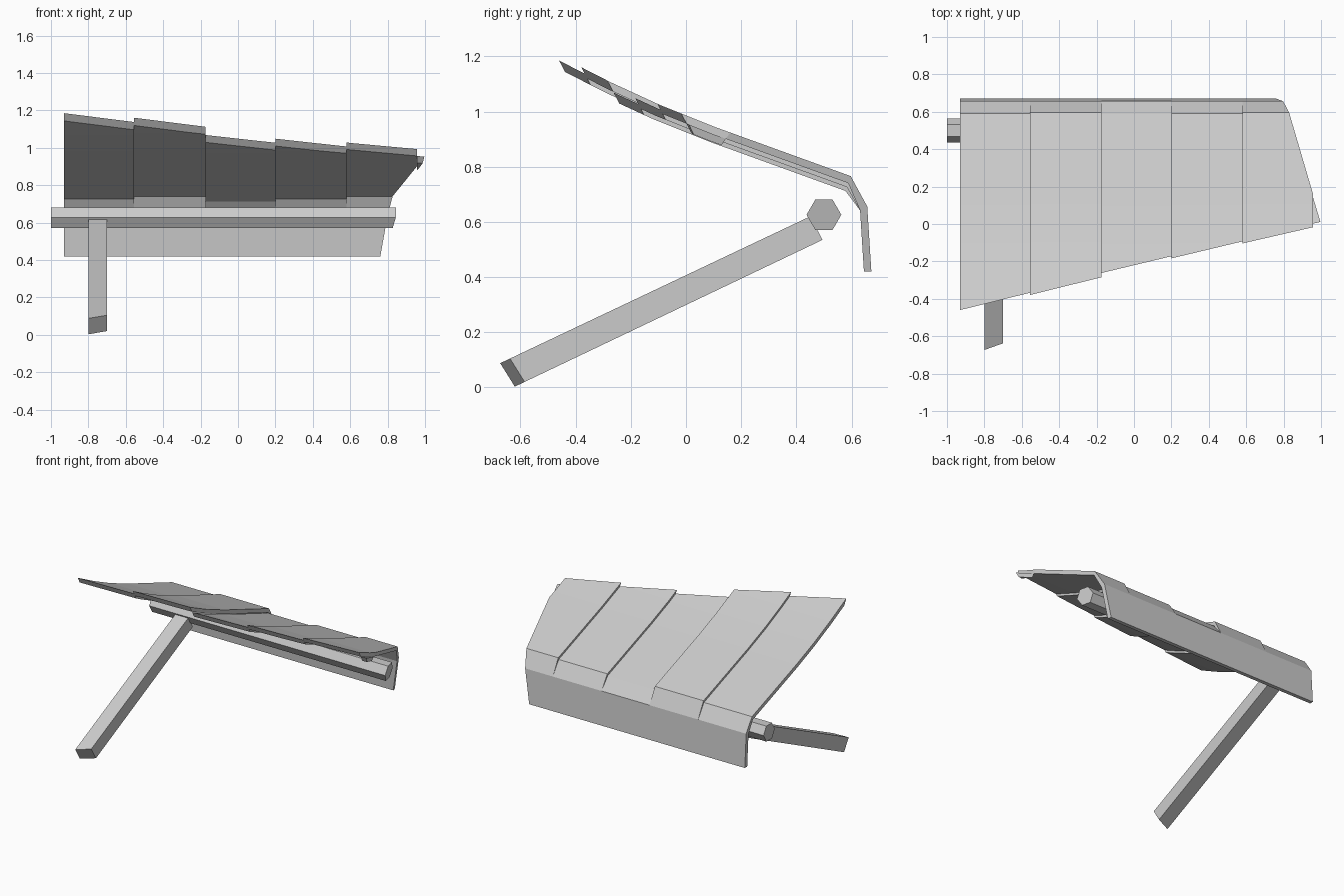
import bpy, bmesh, math
from mathutils import Vector

if "Cube" in bpy.data.objects:
    bpy.data.objects.remove(bpy.data.objects["Cube"])

grey = bpy.data.materials.new("plain_grey")
grey.use_nodes = True
colour = (0.6, 0.6, 0.6, 1)
grey.diffuse_color = colour
grey.node_tree.nodes["Principled BSDF"].inputs["Base Color"].default_value = colour

# Slanted end plane shared by the shell and the bar, and the swept front edge
END = (Vector((0.843, 0, 0)), Vector((1, 0.234, -0.164)))
FRONT = (Vector((-0.93, -0.46, 1.185)),
         Vector((1.93, 0.46, -0.21)).cross(Vector((0, 0.013, -0.025))))
if FRONT[1].y > 0:
    FRONT[1].negate()


def prism(name, section, x0, x1, cuts=(), shift=(0, 0)):
    """Extrude a (y, z) section along x, then trim it with planes."""
    bm = bmesh.new()
    ends = [[bm.verts.new((x, y, z)) for y, z in section] for x in (x0, x1)]
    n = len(section)
    for i in range(n):
        j = (i + 1) % n
        bm.faces.new((ends[0][i], ends[0][j], ends[1][j], ends[1][i]))
    bm.faces.new(ends[0])
    bm.faces.new(ends[1])
    for co, normal in cuts:
        bmesh.ops.bisect_plane(bm, geom=bm.verts[:] + bm.edges[:] + bm.faces[:],
                               plane_co=co, plane_no=normal, clear_outer=True)
        bmesh.ops.holes_fill(bm, edges=[e for e in bm.edges if e.is_boundary])
    bmesh.ops.recalc_face_normals(bm, faces=bm.faces[:])
    mesh = bpy.data.meshes.new(name)
    bm.to_mesh(mesh)
    bm.free()
    mesh.materials.append(grey)
    ob = bpy.data.objects.new(name, mesh)
    bpy.context.collection.objects.link(ob)
    return ob


# Curved roof panels, alternately raised and lowered, joining at the rear bend
curve = [(-0.60, 1.262), (-0.46, 1.185), (-0.28, 1.093), (-0.10, 1.010),
         (0.10, 0.930), (0.592, 0.752)]
bend_out, bend_in = (0.657, 0.656), (0.631, 0.642)


def shell_section(lift, thick=0.027):
    outer, inner = [], []
    for i, (y, z) in enumerate(curve):
        a, b = curve[max(i - 1, 0)], curve[min(i + 1, len(curve) - 1)]
        normal = Vector((a[1] - b[1], b[0] - a[0])).normalized()
        p = Vector((y, z)) + normal * lift
        outer.append(tuple(p))
        inner.append(tuple(p - normal * thick))
    return outer + [bend_out, bend_in] + inner[::-1]


edges = [-0.93, -0.555, -0.175, 0.2, 0.58, 0.957, 1.03]
lifts = [0, 0.015, -0.015, 0, 0.015, -0.012]
for i, lift in enumerate(lifts):
    prism(f"roof_panel_{i + 1}", shell_section(lift), edges[i], edges[i + 1],
          (FRONT, END))

# Upright rear plate
prism("rear_plate", [bend_out, (0.672, 0.42), (0.645, 0.42), bend_in],
      -0.93, 1.0, (END,))

# Six-sided bar under the roof
hexagon = [(0.5 + 0.063 * math.cos(math.radians(60 * k)),
            0.626 + 0.063 * math.sin(math.radians(60 * k))) for k in range(6)]
prism("hex_bar", hexagon, -1.0, 1.0, (END,))

# Sloping strut with an oblique foot
foot = (Vector((-0.7, -0.585, 0.02)),
        Vector((0.1, 0.035, 0.018)).cross(Vector((0, -0.053, 0.085))))
if foot[1].y > 0:
    foot[1].negate()
prism("strut", [(-0.801, -0.083), (0.495, 0.535), (0.45, 0.62), (-0.853, 0.003)],
      -0.8, -0.7, (foot,))
